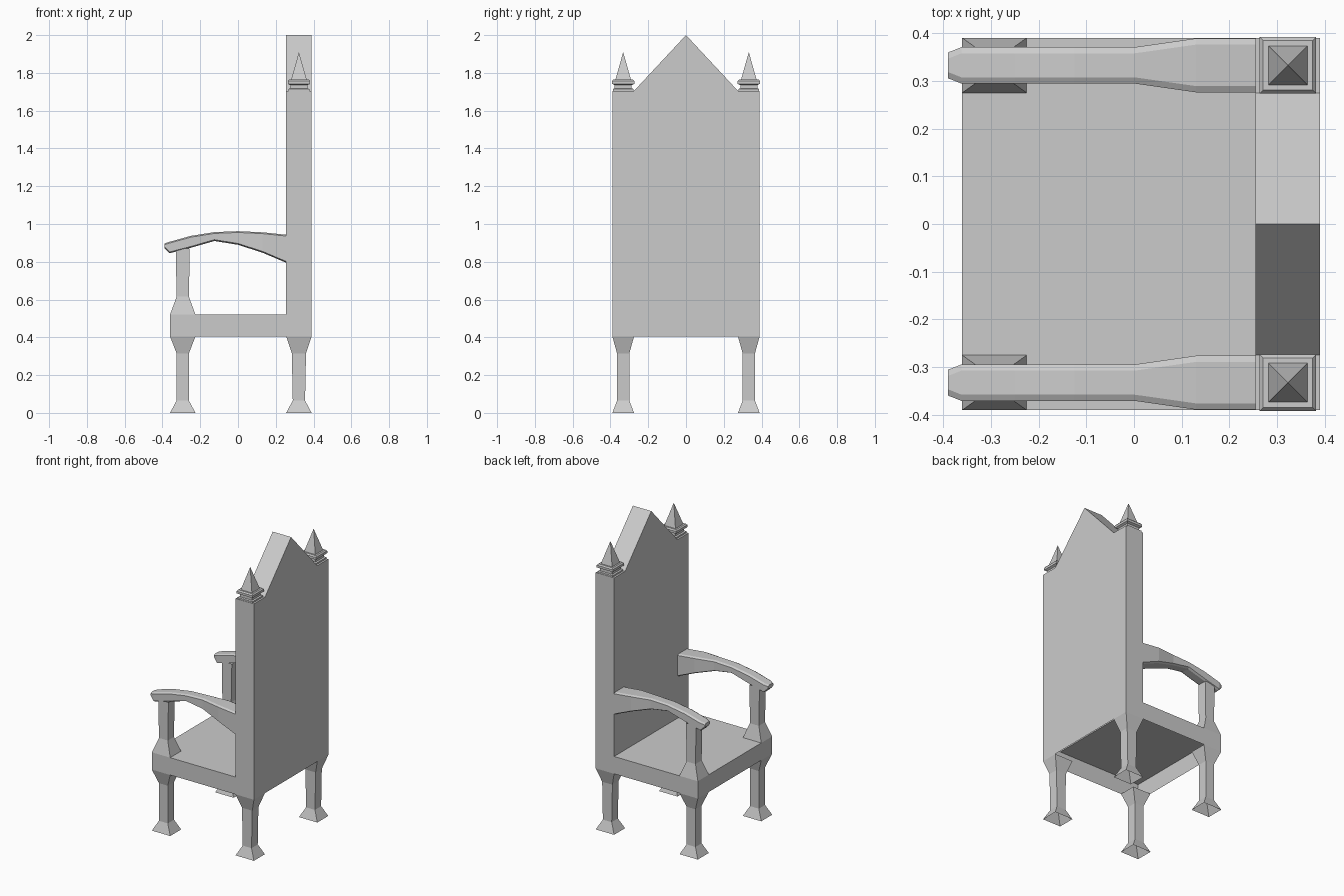
import bpy
import bmesh

if "Cube" in bpy.data.objects:
    bpy.data.objects.remove(bpy.data.objects["Cube"], do_unlink=True)

grey = bpy.data.materials.new("stone grey")
grey.use_nodes = True
COLOUR = (0.6, 0.6, 0.6, 1)
grey.diffuse_color = COLOUR
grey.node_tree.nodes["Principled BSDF"].inputs["Base Color"].default_value = COLOUR

BACK, FRONT, SIDE = 0.39, -0.36, 0.39
PANEL = 0.255          # inner face of the backrest
RAIL, SEAT = 0.405, 0.52
LEG_Y = 0.3325         # centre line of legs, arms and finials


def finish(name, bm):
    """Turn a bmesh into a flat shaded object."""
    bmesh.ops.recalc_face_normals(bm, faces=bm.faces[:])
    mesh = bpy.data.meshes.new(name)
    bm.to_mesh(mesh)
    bm.free()
    mesh.materials.append(grey)
    obj = bpy.data.objects.new(name, mesh)
    bpy.context.collection.objects.link(obj)
    return obj


def loft(name, rings, cap_start=False, cap_end=False):
    """Skin a list of rings that have equal point counts."""
    bm = bmesh.new()
    loops = [[bm.verts.new(p) for p in ring] for ring in rings]
    for a, b in zip(loops, loops[1:]):
        for i in range(len(a)):
            j = (i + 1) % len(a)
            bm.faces.new((a[i], a[j], b[j], b[i]))
    if cap_start:
        bm.faces.new(loops[0])
    if cap_end:
        bm.faces.new(loops[-1])
    bmesh.ops.remove_doubles(bm, verts=bm.verts[:], dist=0.0001)
    return finish(name, bm)


def square(x, y, z, hx, hy):
    return [(x - hx, y - hy, z), (x + hx, y - hy, z),
            (x + hx, y + hy, z), (x - hx, y + hy, z)]


# Seat and backrest: one continuous skin, open underneath
bm = bmesh.new()
outline = [(FRONT, -SIDE), (PANEL, -SIDE), (BACK, -SIDE),
           (BACK, SIDE), (PANEL, SIDE), (FRONT, SIDE)]
low = [bm.verts.new((x, y, RAIL)) for x, y in outline]
top = [bm.verts.new((x, y, SEAT)) for x, y in outline]
for i in range(6):
    j = (i + 1) % 6
    bm.faces.new((low[i], low[j], top[j], top[i]))
bm.faces.new((top[0], top[1], top[4], top[5]))

gable = [(-SIDE, SEAT), (-SIDE, 1.705), (-0.275, 1.705), (0, 2),
         (0.275, 1.705), (SIDE, 1.705), (SIDE, SEAT)]
inner = [bm.verts.new((PANEL, y, z)) for y, z in gable]
outer = [bm.verts.new((BACK, y, z)) for y, z in gable]
bm.faces.new(inner)
bm.faces.new(outer)
for i in range(6):
    bm.faces.new((inner[i], inner[i + 1], outer[i + 1], outer[i]))
bmesh.ops.remove_doubles(bm, verts=bm.verts[:], dist=0.0001)
bmesh.ops.dissolve_limit(bm, angle_limit=0.01, verts=bm.verts[:], edges=bm.edges[:])
finish("seat_and_backrest", bm)

# Arm stations: x, underside z, top z, half width
ARM = [(-0.39, 0.872, 0.897, 0.027), (-0.362, 0.845, 0.906, 0.038),
       (-0.25, 0.874, 0.937, 0.038), (-0.125, 0.91, 0.957, 0.038),
       (0, 0.89, 0.962, 0.038), (0.13, 0.848, 0.956, 0.0565),
       (PANEL, 0.795, 0.943, 0.0565)]


def arm_ring(x, lo, hi, w, y):
    """Rectangular section with small chamfers."""
    c, d = 0.013, 0.007
    half = [(w - c, lo), (w, lo + d), (w, hi - d), (w - c, hi)]
    section = half + [(-a, z) for a, z in reversed(half)]
    return [(x, y + a, z) for a, z in section]


for side, label in ((1, "rear_side"), (-1, "near_side")):
    y = side * LEG_Y

    # Legs with flared tops and hollow feet
    for x, neck, part in ((-0.2925, 0.0325, "front_leg"), (0.3225, 0.0375, "back_leg")):
        loft(f"{part}_{label}", [
            square(x, y, 0, 0.0675, 0.0575),
            square(x, y, 0.065, 0.0325, 0.0325),
            square(x, y, 0.315, neck, 0.0325),
            square(x, y, RAIL, 0.0675, 0.0575)])

    # Arm post with flared base
    loft(f"arm_post_{label}", [
        square(-0.2925, y, SEAT, 0.0675, 0.0575),
        square(-0.2925, y, 0.615, 0.0325, 0.0325),
        square(-0.2925, y, 0.87, 0.037, 0.0325)])

    # Curved arm
    loft(f"arm_{label}", [arm_ring(*s, y) for s in ARM], True, True)

    # Stepped finial with a pyramid point
    steps = [(1.705, 0.055), (1.715, 0.055), (1.718, 0.045), (1.735, 0.045),
             (1.742, 0.059), (1.757, 0.059), (1.765, 0.052), (1.765, 0.041),
             (1.91, 0)]
    loft(f"finial_{label}", [square(0.3225, y, z, h, h) for z, h in steps])
